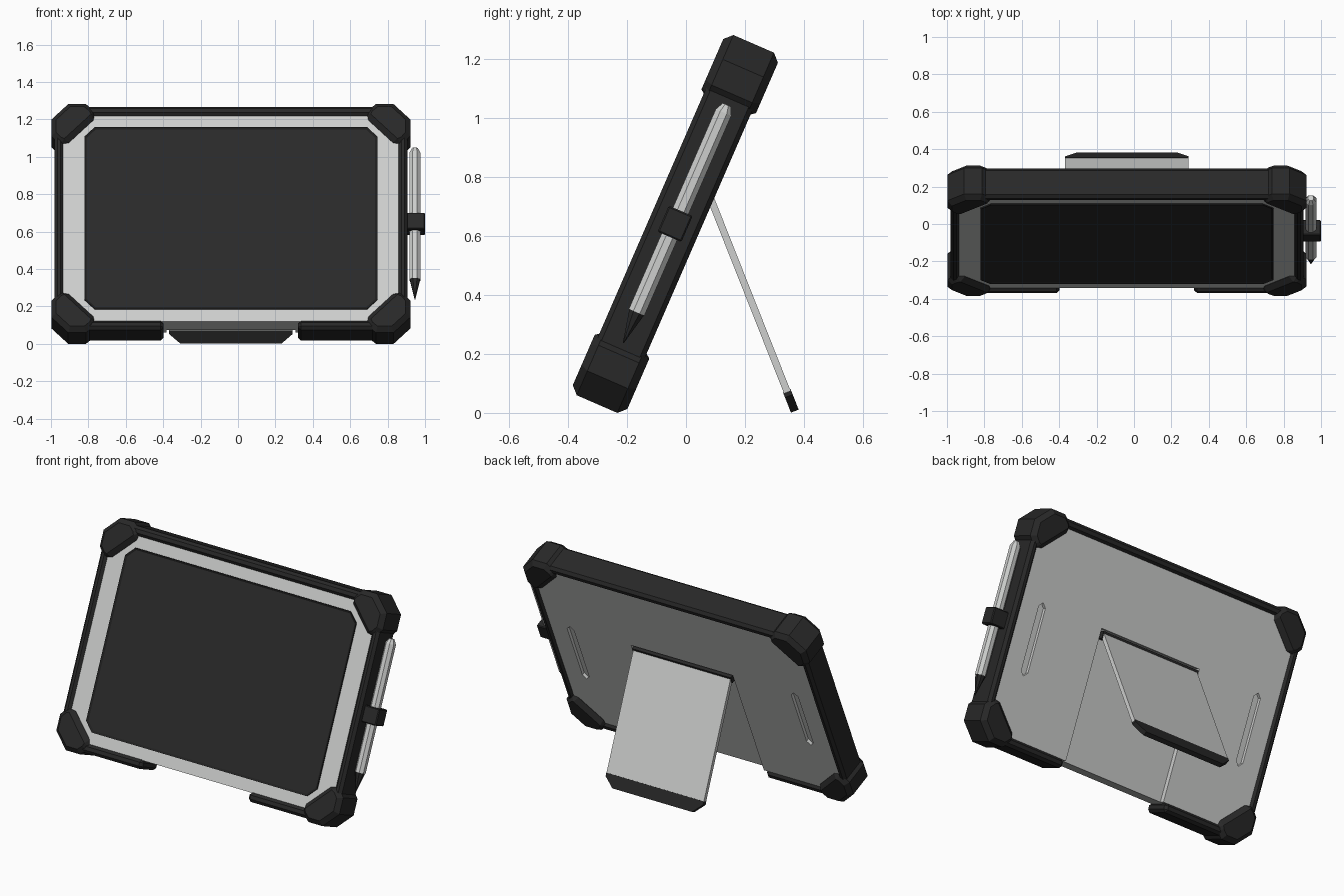
import bpy
import bmesh
from math import radians
from mathutils import Matrix

if "Cube" in bpy.data.objects:
    bpy.data.objects.remove(bpy.data.objects["Cube"])


def material(name, r, g, b):
    m = bpy.data.materials.new(name)
    m.use_nodes = True
    m.diffuse_color = (r, g, b, 1)
    bsdf = next(n for n in m.node_tree.nodes if n.type == "BSDF_PRINCIPLED")
    bsdf.inputs["Base Color"].default_value = (r, g, b, 1)
    return m


RUBBER = material("dark_rubber", 0.021, 0.021, 0.021)
GLASS = material("screen_grey", 0.022, 0.022, 0.022)
BLACK = material("bezel_black", 0.014, 0.014, 0.014)
SILVER = material("light_grey", 0.61, 0.62, 0.61)

# Leaning frames: local x is width, y runs up the part, z points to the front
TABLET = Matrix.Translation((-0.038, -0.037, 0.641)) @ Matrix.Rotation(radians(66.5), 4, "X")
STAND = Matrix.Translation((-0.038, 0.369, 0.006)) @ Matrix.Rotation(radians(111.6), 4, "X")


def finish(name, bm, mats, frame):
    bmesh.ops.recalc_face_normals(bm, faces=bm.faces)
    mesh = bpy.data.meshes.new(name)
    bm.to_mesh(mesh)
    bm.free()
    for m in mats:
        mesh.materials.append(m)
    ob = bpy.data.objects.new(name, mesh)
    bpy.context.collection.objects.link(ob)
    ob.matrix_world = frame
    return ob


def plate(name, pts, z0, z1, mat, bevel=0, frame=TABLET):
    """Extrude an outline from z0 to z1, with optional chamfered edges."""
    bm = bmesh.new()
    face = bm.faces.new([bm.verts.new((x, y, z0)) for x, y in pts])
    ext = bmesh.ops.extrude_face_region(bm, geom=[face])
    top = [v for v in ext["geom"] if isinstance(v, bmesh.types.BMVert)]
    bmesh.ops.translate(bm, verts=top, vec=(0, 0, z1 - z0))
    ob = finish(name, bm, [mat], frame)
    if bevel:
        mod = ob.modifiers.new("chamfer", "BEVEL")
        mod.width = bevel
        mod.segments = 1
        mod.limit_method = "ANGLE"
        mod.angle_limit = radians(60)
    return ob


def mirrored(half):
    return half + [(-x, y) for x, y in reversed(half)]


def octagon(w, h, c):
    """Rectangle of half size w, h with corners cut by c."""
    return mirrored([(w - c, -h), (w, c - h), (w, h - c), (w - c, h)])


def open_octagon(w, h, c, gap):
    """Octagon outline that starts and ends at a gap in its bottom side."""
    return mirrored([(gap, -h), (w - c, -h), (w, c - h), (w, h - c), (w - c, h)])


def box(w, y0, y1):
    return [(-w, y0), (w, y0), (w, y1), (-w, y1)]


# Tablet body and the back cover with a channel for the folding stand
plate("tablet_body", octagon(0.905, 0.6, 0.08), -0.045, 0.072, SILVER)
cover = plate("back_cover",
              mirrored([(0.345, 0.16), (0.345, -0.6), (0.825, -0.6),
                        (0.905, -0.52), (0.905, 0.52), (0.825, 0.6)]),
              -0.074, -0.045, SILVER)

# Long grip slots cut into the back cover
for side, sx in (("left", 1), ("right", -1)):
    pts = [(x + sx * 0.76, y - 0.045) for x, y in
           [(0, -0.21), (0.023, -0.185), (0.023, 0.185),
            (0, 0.21), (-0.023, 0.185), (-0.023, -0.185)]]
    cutter = plate("slot_cutter_" + side, pts, -0.1, -0.055, SILVER)
    cutter.hide_render = True
    cutter.hide_viewport = True
    cutter.display_type = "WIRE"
    cut = cover.modifiers.new("slot_" + side, "BOOLEAN")
    cut.operation = "DIFFERENCE"
    cut.solver = "EXACT"
    cut.object = cutter

# Rubber edge frame, open at the bottom centre
plate("edge_frame",
      open_octagon(0.944, 0.65, 0.09, 0.36) + open_octagon(0.896, 0.596, 0.08, 0.36)[::-1],
      -0.087, 0.087, RUBBER, 0.016)

# Corner bumpers, outline measured inward from each outer corner
bumper = [(0.09, 0), (0.185, 0), (0.225, 0.035), (0.243, 0.075),
          (0.075, 0.243), (0.035, 0.225), (0, 0.185), (0, 0.09)]
for vert, sy in (("upper", 1), ("lower", -1)):
    for side, sx in (("left", 1), ("right", -1)):
        plate(f"{vert}_{side}_bumper",
              [(sx * (0.96 - x), sy * (0.666 - y)) for x, y in bumper],
              -0.102, 0.1, RUBBER, 0.026)

# Screen: dark rim with the glass sunk slightly inside it
screen = plate("screen", octagon(0.783, 0.53, 0.055), 0.068, 0.08, BLACK)
screen.data.materials.append(GLASS)
bm = bmesh.new()
bm.from_mesh(screen.data)
front = max(bm.faces, key=lambda f: f.calc_center_median().z)
bmesh.ops.inset_region(bm, faces=[front], thickness=0.013, depth=-0.006)
front.material_index = 1
bm.to_mesh(screen.data)
bm.free()

# Folding stand, its hinge bar and its rubber foot
plate("stand_hinge", box(0.335, 0.105, 0.148), -0.085, -0.04, RUBBER)
plate("stand_leg", box(0.33, 0.07, 0.775), -0.012, 0.012, SILVER, frame=STAND)
plate("stand_foot", mirrored([(0.27, 0), (0.33, 0.055), (0.33, 0.075)]),
      -0.014, 0.014, RUBBER, frame=STAND)


def stylus_part(name, y0, y1, r0, r1, mat):
    bm = bmesh.new()
    bmesh.ops.create_cone(bm, cap_ends=True, segments=8, radius1=r0, radius2=r1,
                          depth=y1 - y0)
    bm.transform(Matrix.Translation((0.984, (y0 + y1) / 2, 0))
                 @ Matrix.Rotation(radians(-90), 4, "X")
                 @ Matrix.Rotation(radians(22.5), 4, "Z"))
    return finish(name, bm, [mat], TABLET)


# Stylus held on the left edge by a clip
stylus_part("stylus_tip", -0.44, -0.327, 0.002, 0.029, RUBBER)
stylus_part("stylus_barrel", -0.327, 0.412, 0.031, 0.031, SILVER)
stylus_part("stylus_cap", 0.412, 0.44, 0.031, 0.016, SILVER)
plate("stylus_clip", [(0.93, -0.048), (1.038, -0.048), (1.038, 0.048), (0.93, 0.048)],
      -0.044, 0.044, RUBBER, 0.005)
